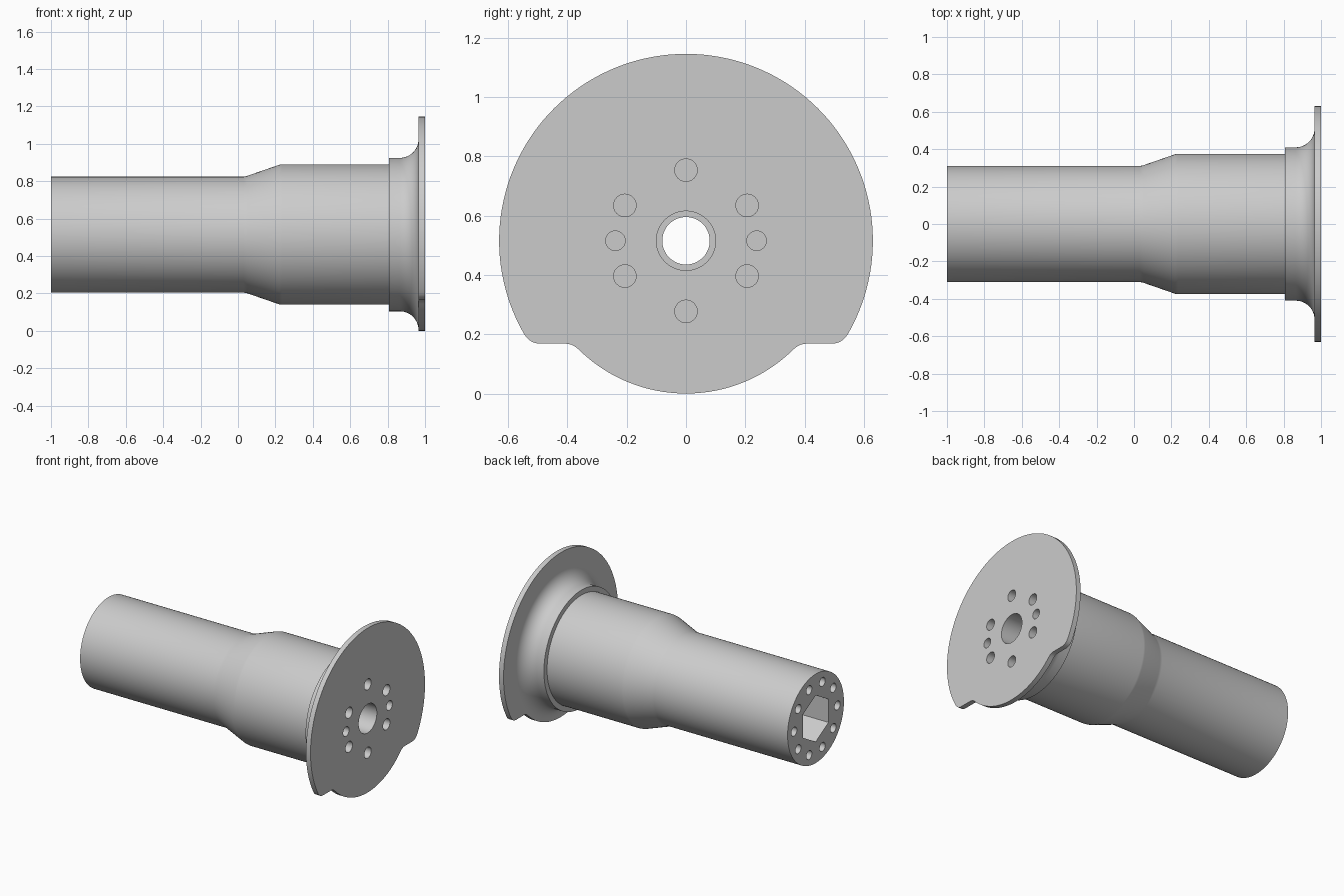
import bpy, bmesh
from math import sin, cos, pi, radians, sqrt, asin
from mathutils import Matrix, Vector

if "Cube" in bpy.data.objects:
    bpy.data.objects.remove(bpy.data.objects["Cube"])

AXIS_Z = 0.515

steel = bpy.data.materials.new("grey_metal")
steel.use_nodes = True
steel.diffuse_color = (0.6, 0.6, 0.6, 1)
steel.node_tree.nodes["Principled BSDF"].inputs["Base Color"].default_value = (0.6, 0.6, 0.6, 1)


def make_object(name, bm):
    bmesh.ops.recalc_face_normals(bm, faces=bm.faces)
    mesh = bpy.data.meshes.new(name)
    bm.to_mesh(mesh)
    bm.free()
    mesh.materials.append(steel)
    obj = bpy.data.objects.new(name, mesh)
    obj.location.z = AXIS_Z
    bpy.context.collection.objects.link(obj)
    return obj


def lathe(name, profile, steps=128):
    """Revolve (x, radius) points around the x axis."""
    bm = bmesh.new()
    rings = [[bm.verts.new((x, r * sin(2 * pi * i / steps), r * cos(2 * pi * i / steps)))
              for i in range(steps)] for x, r in profile]
    for a, b in zip(rings, rings[1:]):
        for i in range(steps):
            j = (i + 1) % steps
            bm.faces.new((a[i], a[j], b[j], b[i]))
    bm.faces.new(rings[0])
    bm.faces.new(rings[-1])
    return make_object(name, bm)


def prism(name, outline, x0, x1):
    """Extrude a (y, z) outline along x."""
    bm = bmesh.new()
    face = bm.faces.new([bm.verts.new((x0, y, z)) for y, z in outline])
    new = bmesh.ops.extrude_face_region(bm, geom=[face])["geom"]
    bmesh.ops.translate(bm, vec=(x1 - x0, 0, 0),
                        verts=[v for v in new if isinstance(v, bmesh.types.BMVert)])
    return make_object(name, bm)


def circle(radius, sides=32, y=0, z=0):
    return [(y + radius * sin(2 * pi * i / sides), z + radius * cos(2 * pi * i / sides))
            for i in range(sides)]


def combine(target, other, operation):
    mod = target.modifiers.new(operation, 'BOOLEAN')
    mod.operation = operation
    mod.solver = 'EXACT'
    mod.object = other
    bpy.context.view_layer.objects.active = target
    bpy.ops.object.modifier_apply(modifier=mod.name)
    bpy.data.objects.remove(other)


def bend(a, corner, b, n=6):
    """Rounded corner from a to b."""
    a, c, b = Vector(a), Vector(corner), Vector(b)
    return [tuple(a * (1 - t) ** 2 + c * 2 * t * (1 - t) + b * t * t)
            for t in (i / n for i in range(n + 1))]


# Stepped barrel with a flared collar
FILLET = 0.1
flare = [(0.865 + FILLET * sin(t), 0.41 + FILLET * (1 - cos(t)))
         for t in (pi / 2 * i / 12 for i in range(13))]
shaft = lathe("hub_shaft", [(-1, 0.31), (0.03, 0.31), (0.05, 0.314), (0.22, 0.373),
                            (0.235, 0.375), (0.808, 0.375), (0.808, 0.41)]
              + flare + [(0.98, 0.51)])

# Flange plate: large arc, two flat shoulders, smaller lower arc
R_BIG, R_LOW, FLAT = 0.63, 0.515, -0.347
start = asin(-0.315 / R_BIG)
half = [(R_BIG * cos(a), R_BIG * sin(a))
        for a in (pi / 2 + (start - pi / 2) * i / 48 for i in range(48))]
half += bend((R_BIG * cos(start), -0.315), (sqrt(R_BIG ** 2 - FLAT ** 2), FLAT), (0.49, FLAT))
low_start = radians(-46)
half += bend((0.405, FLAT), (sqrt(R_LOW ** 2 - FLAT ** 2), FLAT),
             (R_LOW * cos(low_start), R_LOW * sin(low_start)))
half += [(R_LOW * cos(a), R_LOW * sin(a))
         for a in (low_start + (-pi / 2 - low_start) * i / 20 for i in range(1, 21))]
outline = half + [(-y, z) for y, z in reversed(half[1:-1])]
flange = prism("flange", outline, 0.965, 1)
combine(shaft, flange, 'UNION')

# Centre bore, wider front bore and hexagonal drive socket
cuts = [prism("bore", circle(0.08, 48), -1.1, 1.1),
        prism("front_bore", circle(0.1, 48), 0.6, 1.1),
        prism("hex_socket", circle(0.162, 6), -1.1, -0.4)]

# Flange holes
for i in range(6):
    a = i * pi / 3
    cuts.append(prism("bolt_hole", circle(0.038, 32, 0.238 * sin(a), 0.238 * cos(a)), 0.8, 1.1))
for side in (-1, 1):
    cuts.append(prism("pin_hole", circle(0.033, 32, 0.238 * side, 0), 0.8, 1.1))

# Ring of holes in the far end
for i in range(10):
    a = (i + 0.5) * pi / 5
    cuts.append(prism("end_hole", circle(0.031, 24, 0.238 * sin(a), 0.238 * cos(a)), -1.1, -0.8))

for cutter in cuts:
    combine(shaft, cutter, 'DIFFERENCE')

# Smooth shading with crisp edges
bpy.ops.object.select_all(action='DESELECT')
shaft.select_set(True)
bpy.context.view_layer.objects.active = shaft
bpy.ops.object.shade_smooth_by_angle(angle=radians(25))
